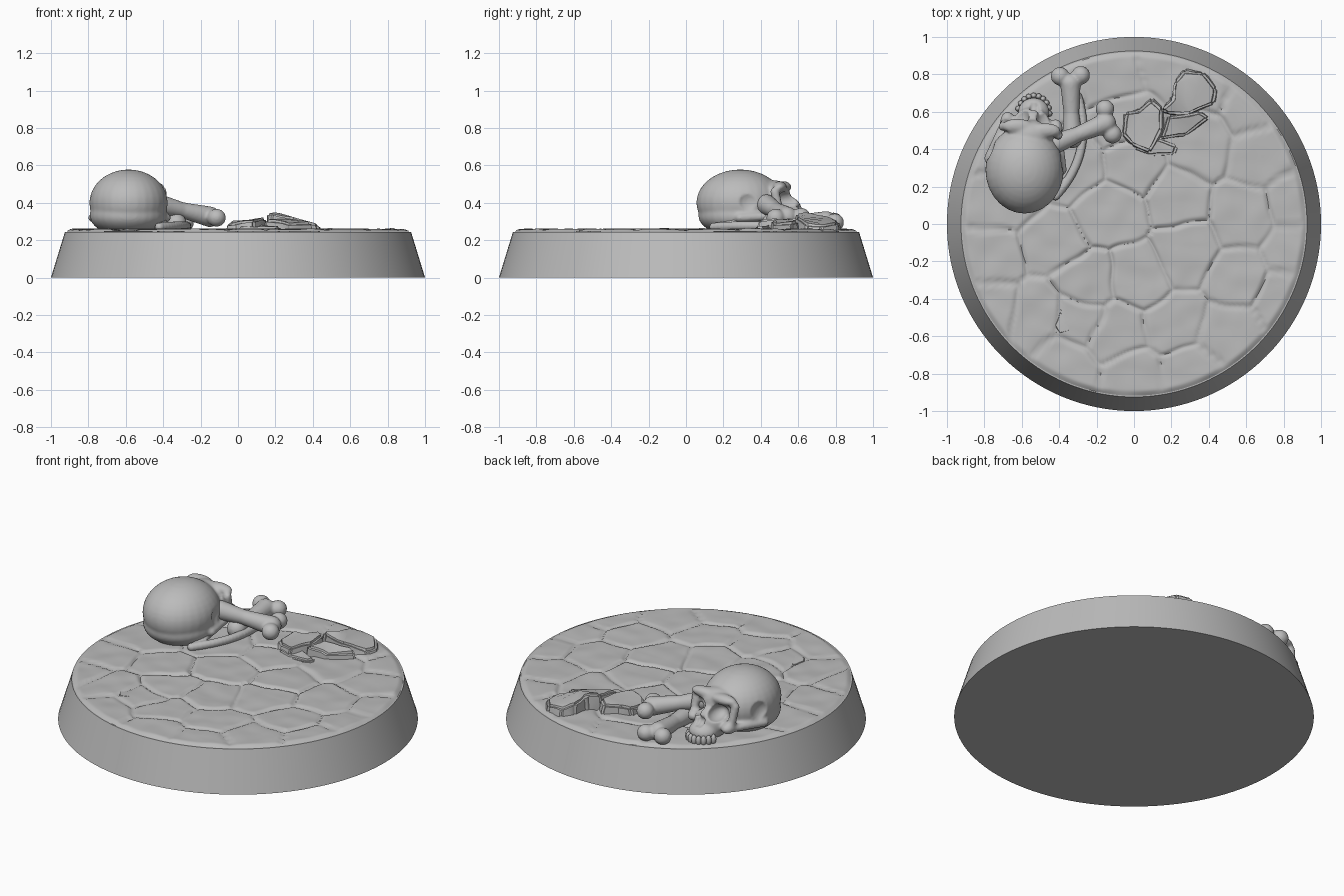
import bpy, bmesh, math, random
from mathutils import Vector, Matrix, noise

if "Cube" in bpy.data.objects:
    bpy.data.objects.remove(bpy.data.objects["Cube"])
random.seed(4)
V = Vector

stone_grey = bpy.data.materials.new("stone grey")
stone_grey.use_nodes = True
GREY = (0.5, 0.5, 0.5, 1)
stone_grey.diffuse_color = GREY
stone_grey.node_tree.nodes["Principled BSDF"].inputs["Base Color"].default_value = GREY


def add(name, bm, angle=40):
    """Turn a bmesh into a shaded object."""
    me = bpy.data.meshes.new(name)
    bm.to_mesh(me)
    bm.free()
    ob = bpy.data.objects.new(name, me)
    bpy.context.collection.objects.link(ob)
    me.materials.append(stone_grey)
    activate(ob)
    bpy.ops.object.shade_smooth_by_angle(angle=math.radians(angle))
    return ob


def activate(ob):
    bpy.ops.object.select_all(action='DESELECT')
    ob.select_set(True)
    bpy.context.view_layer.objects.active = ob


def modify(ob, kind, **settings):
    activate(ob)
    mod = ob.modifiers.new(kind, kind)
    for key, value in settings.items():
        setattr(mod, key, value)
    bpy.ops.object.modifier_apply(modifier=mod.name)


def ellipsoids(parts):
    """One bmesh from (centre, radii) pairs."""
    bm = bmesh.new()
    for centre, radii in parts:
        m = Matrix.Translation(centre) @ Matrix.Diagonal((*radii, 1))
        bmesh.ops.create_uvsphere(bm, u_segments=28, v_segments=18, radius=1, matrix=m)
    return bm


def chain(a, b, ra, rb, n=14, bend=V((0, 0, 0))):
    """Overlapping balls from a to b, bowed by bend."""
    a, b = V(a), V(b)
    out = []
    for i in range(n + 1):
        t = i / n
        r = ra + (rb - ra) * t
        out.append((a.lerp(b, t) + bend * 4 * t * (1 - t), (r, r, r)))
    return out


def blend(name, parts, voxel=0.01, smooth=6, cuts=None, after=3):
    """Fuse ellipsoids into one sculpted body, then carve hollows."""
    ob = add(name, ellipsoids(parts))
    modify(ob, 'REMESH', mode='VOXEL', voxel_size=voxel)
    modify(ob, 'SMOOTH', factor=0.5, iterations=smooth)
    if cuts:
        cutter = add(name + "_cutter", ellipsoids(cuts))
        cutter.hide_render = True
        modify(cutter, 'REMESH', mode='VOXEL', voxel_size=voxel)
        modify(ob, 'BOOLEAN', operation='DIFFERENCE', object=cutter, solver='EXACT')
        bpy.data.objects.remove(cutter)
        modify(ob, 'REMESH', mode='VOXEL', voxel_size=voxel * 0.8)
        modify(ob, 'SMOOTH', factor=0.5, iterations=after)
    activate(ob)
    bpy.ops.object.shade_smooth_by_angle(angle=math.radians(60))
    return ob


# Tapered round base
bm = bmesh.new()
bmesh.ops.create_cone(bm, cap_ends=True, segments=128, radius1=1, radius2=0.925,
                      depth=0.245, matrix=Matrix.Translation((0, 0, 0.1225)))
add("base", bm, 30)

# Paving: a disc whose height falls into grooves between stones
SEEDS = [V(p) for p in (
    (-.13, .05), (.22, .16), (.6, .05), (.68, .36), (.35, .42), (.02, .33),
    (.02, -.3), (-.26, -.33), (.27, -.17), (.55, -.3), (.21, -.54), (-.1, -.57),
    (-.36, -.77), (0, -.83), (.3, -.8), (.52, -.58), (-.52, -.48), (-.76, -.45),
    (-.76, -.16), (-.45, -.1), (.8, -.4), (.87, .12), (.62, .66), (.4, .76),
    (-.1, .78), (.16, .84), (-.05, .55), (-.45, .75), (-.75, .45), (-.7, .1),
    (-.35, .3), (-.3, -.5), (.85, -.13))]
TILT = [V((random.uniform(-1, 1), random.uniform(-1, 1))) * 0.02 for s in SEEDS]


def paving_height(x, y):
    warp = noise.noise_vector(V((x, y, 0)) * 5) * 0.035
    p = V((x + warp.x, y + warp.y))
    near = sorted(((p - s).length_squared, i) for i, s in enumerate(SEEDS))[:2]
    (d1, i), (d2, j) = near
    edge = (d2 - d1) / (2 * (SEEDS[i] - SEEDS[j]).length)
    edge = min(edge, 0.915 - math.hypot(x, y))
    t = max(0, min(1, edge / 0.028))
    top = 0.013 + TILT[i].dot(p - SEEDS[i]) + 0.005 * noise.noise(V((x * 9, y * 9, i)))
    return 0.246 + top * t * (2 - t)


bm = bmesh.new()
RINGS, SEGS = 100, 260
rings = []
for k in range(RINGS + 1):
    r = 0.001 + 0.917 * k / RINGS
    ring = []
    for s in range(SEGS):
        a = math.tau * s / SEGS
        x, y = r * math.cos(a), r * math.sin(a)
        ring.append(bm.verts.new((x, y, paving_height(x, y))))
    rings.append(ring)
for inner, outer in zip(rings, rings[1:]):
    for s in range(SEGS):
        bm.faces.new((inner[s - 1], outer[s - 1], outer[s], inner[s]))
add("paving_stones", bm, 60)

# Skull, facing back and slightly to its right
centre = V((-0.585, 0.29, 0))
turn = Matrix.Rotation(math.radians(-9), 3, 'Z')


def at(x, y, z):
    return centre + turn @ V((x, y, z))


def pair(x, y, z, radii):
    return [(at(s * x, y, z), radii) for s in (-1, 1)]


skull = [(at(0, 0, 0.4), (0.21, 0.235, 0.178)),
         (at(0, -0.01, 0.33), (0.207, 0.215, 0.11)),
         (at(0, 0.19, 0.44), (0.12, 0.08, 0.08)),
         (at(0, 0.24, 0.34), (0.1, 0.1, 0.1)),
         (at(0, 0.31, 0.3), (0.085, 0.08, 0.055))]
skull += pair(0.075, 0.225, 0.485, (0.085, 0.04, 0.03))
skull += pair(0.13, 0.24, 0.335, (0.04, 0.055, 0.035))
for s in (-1, 1):
    skull += chain(at(s * 0.15, 0.21, 0.46), at(s * 0.14, 0.24, 0.33), 0.025, 0.025, 8)
    skull += chain(at(s * 0.15, 0.22, 0.33), at(s * 0.2, 0.03, 0.32), 0.022, 0.025, 10)
hollows = pair(0.072, 0.275, 0.415, (0.052, 0.08, 0.048))
hollows += pair(0.225, 0.09, 0.405, (0.05, 0.075, 0.075))
hollows += [(at(s * 0.014, 0.355, 0.37), (0.018, 0.05, 0.035)) for s in (-1, 1)]
blend("skull", skull, 0.009, 5, hollows)

# Upper teeth round the muzzle
teeth = []
for i in range(10):
    a = math.radians(10 + 160 * i / 9)
    teeth.append((at(0.085 * math.cos(a), 0.3 + 0.1 * math.sin(a), 0.275),
                  (0.016, 0.016, 0.03)))
add("teeth", ellipsoids(teeth), 60)

# Curved jaw piece lying beside the skull
jaw = chain((-0.42, 0.15, 0.27), (-0.3, 0.68, 0.265), 0.025, 0.025, 24, V((0.075, -0.02, 0.01)))
jaw += chain((-0.42, 0.2, 0.27), (-0.4, 0.3, 0.31), 0.03, 0.025, 6)
blend("jaw_piece", jaw, 0.008, 3)


# Long bones: waisted shaft with a double knuckle
def long_bone(name, tail, head, knuckles):
    mid = V(tail).lerp(V(head), 0.45)
    parts = chain(tail, mid, 0.055, 0.042) + chain(mid, head, 0.042, 0.055)
    parts += [(V(k), (0.05, 0.05, 0.048)) for k in knuckles]
    blend(name, parts, 0.008, 5)


long_bone("lower_bone", (-0.33, 0.46, 0.29), (-0.34, 0.75, 0.3),
          ((-0.395, 0.79, 0.3), (-0.285, 0.795, 0.295)))
long_bone("upper_bone", (-0.42, 0.43, 0.39), (-0.15, 0.54, 0.325),
          ((-0.155, 0.615, 0.325), (-0.115, 0.48, 0.32)))


# Broken slabs: bevelled outlines with a sloping top
def slab(name, outline, z, slope):
    bm = bmesh.new()
    mid = sum((V(p) for p in outline), V((0, 0))) / len(outline)
    low = [bm.verts.new((*p, 0.24)) for p in outline]
    bottom = bm.faces.new(low)
    geo = bmesh.ops.extrude_face_region(bm, geom=[bottom])["geom"]
    for v in geo:
        if isinstance(v, bmesh.types.BMVert):
            d = (v.co.xy - mid) * 0.9
            v.co = (*(mid + d), z + d.dot(V(slope)) + random.uniform(-0.008, 0.008))
    bmesh.ops.recalc_face_normals(bm, faces=bm.faces)
    bmesh.ops.bevel(bm, geom=bm.edges[:], offset=0.012, segments=2, affect='EDGES')
    bmesh.ops.triangulate(bm, faces=bm.faces)
    bmesh.ops.subdivide_edges(bm, edges=bm.edges[:], cuts=2)
    for v in bm.verts:
        v.co += noise.noise_vector(v.co * 16) * 0.008
    add(name, bm, 35)


slab("left_slab", ((-.07, .48), (-.02, .41), (.09, .37), (.16, .5), (.16, .62),
                   (.1, .68), (.02, .61), (-.05, .6)), 0.31, (.08, .05))
slab("back_slab", ((.14, .6), (.17, .58), (.3, .58), (.44, .64), (.45, .73),
                   (.38, .82), (.27, .83), (.21, .77), (.2, .67)), 0.315, (-.24, -.05))
slab("middle_slab", ((.13, .45), (.28, .47), (.41, .57), (.36, .6), (.18, .58)),
     0.3, (-.12, .1))
slab("front_chip", ((-.03, .39), (.08, .36), (.22, .37), (.24, .42), (.13, .46), (.03, .44)),
     0.275, (0, .1))
slab("small_chip", ((-.44, -.55), (-.4, -.44), (-.34, -.52), (-.33, -.58), (-.4, -.6)),
     0.262, (0, 0))
